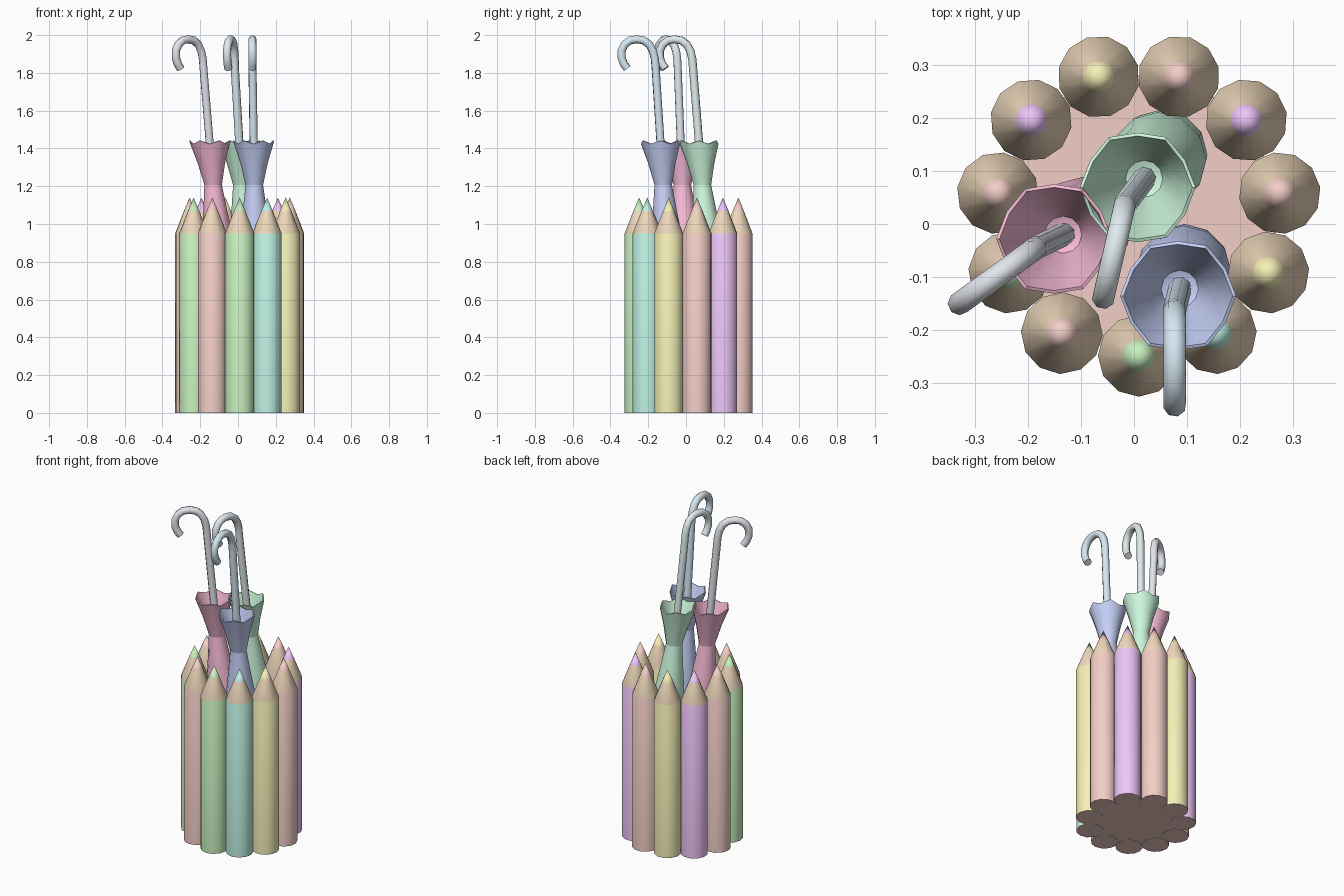
import bpy, math

if "Cube" in bpy.data.objects:
    bpy.data.objects.remove(bpy.data.objects["Cube"])

def material(name, rgb):
    m = bpy.data.materials.new(name)
    m.diffuse_color = (*rgb, 1)
    m.use_nodes = True
    m.node_tree.nodes["Principled BSDF"].inputs["Base Color"].default_value = m.diffuse_color
    return m

def smooth(ob, angle=45):
    bpy.ops.object.select_all(action='DESELECT')
    ob.select_set(True)
    bpy.context.view_layer.objects.active = ob
    bpy.ops.object.shade_smooth_by_angle(angle=math.radians(angle))

def lathe(name, profile, sides, mats, seg_mats=None, centre=lambda z: (0, 0), turn=0, wave=None):
    """Rings of (radius, z) around a possibly leaning axis; radius 0 makes a pole."""
    verts, faces, idx, rings = [], [], [], []
    for i, (r, z) in enumerate(profile):
        cx, cy = centre(z)
        n = 1 if r == 0 else sides
        rings.append(range(len(verts), len(verts) + n))
        for k in range(n):
            a = turn + 2 * math.pi * k / sides
            dz, rr = 0, r
            if wave and i in wave:
                dz = 0.009 * (-1) ** k
                rr = r + 0.003 * (-1) ** k
            verts.append((cx + rr * math.cos(a), cy + rr * math.sin(a), z + dz))
    for i in range(len(rings) - 1):
        lo, hi = rings[i], rings[i + 1]
        for k in range(sides):
            j = (k + 1) % sides
            if len(lo) == 1:
                f = (lo[0], hi[j], hi[k])
            elif len(hi) == 1:
                f = (lo[k], lo[j], hi[0])
            else:
                f = (lo[k], lo[j], hi[j], hi[k])
            faces.append(f)
            idx.append(seg_mats[i] if seg_mats else 0)
    me = bpy.data.meshes.new(name)
    me.from_pydata(verts, [], faces)
    for m in mats:
        me.materials.append(m)
    for p, i in zip(me.polygons, idx):
        p.material_index = i
    ob = bpy.data.objects.new(name, me)
    bpy.context.collection.objects.link(ob)
    smooth(ob)
    return ob

wood = material("wood", (0.86, 0.69, 0.50))
salmon = material("salmon", (0.90, 0.62, 0.57))
green = material("green", (0.58, 0.88, 0.52))
teal = material("teal", (0.52, 0.88, 0.77))
yellow = material("yellow", (0.91, 0.87, 0.47))
purple = material("purple", (0.86, 0.56, 0.94))

# Ring of pencils forming the stand wall, starting at the front
CX, CY, RING, N = 0.009, 0.02, 0.268, 11
order = [green, teal, yellow, salmon, purple, salmon, yellow, purple, salmon, green, salmon]
pencil = [(0, 0), (0.077, 0), (0.077, 0.95), (0.03, 1.07), (0, 1.14)]
for k, paint in enumerate(order):
    a = -math.pi / 2 + 2 * math.pi * k / N
    p = (CX + RING * math.cos(a), CY + RING * math.sin(a))
    lathe(f"pencil_{k + 1}", pencil, 12, [paint, wood, salmon], [2, 0, 1, 0],
          centre=lambda z, p=p: p, turn=a)

# Floor of the stand
lathe("stand_floor", [(0, 0.002), (0.26, 0.002), (0.26, 0.02), (0, 0.02)], 32, [salmon],
      centre=lambda z: (CX, CY))

# Folded umbrella: closed canopy, flared wavy collar, shaft with hooked handle
canopy = [(0, 0.03), (0.015, 0.05), (0.018, 0.16), (0.05, 0.4), (0.085, 0.66),
          (0.091, 0.8), (0.082, 0.94), (0.062, 1.08), (0.046, 1.21)]
collar = [(0.046, 1.205), (0.072, 1.32), (0.106, 1.432), (0.100, 1.434),
          (0.062, 1.32), (0.035, 1.23), (0, 1.215)]
hook = [(0, 1.83), (0.004, 1.875), (0.014, 1.915), (0.034, 1.951), (0.064, 1.972), (0.1, 1.978),
        (0.135, 1.972), (0.163, 1.951), (0.18, 1.918), (0.18, 1.88), (0.168, 1.848), (0.15, 1.823)]

def umbrella(name, cloth, metal, base, lean, heading):
    def axis(z):
        return (base[0] + lean[0] * (z - 1.43), base[1] + lean[1] * (z - 1.43))
    lathe(name + "_umbrella_canopy", canopy, 12, [cloth], centre=axis)
    lathe(name + "_umbrella_collar", collar, 12, [cloth], centre=axis, wave=(2, 3))

    h = math.radians(heading)
    top = axis(1.83)
    pts = [(*axis(1.2), 1.2)]
    pts += [(top[0] + d * math.cos(h), top[1] + d * math.sin(h), z) for d, z in hook]
    cu = bpy.data.curves.new(name + "_handle", 'CURVE')
    cu.dimensions = '3D'
    cu.bevel_depth = 0.022
    cu.bevel_resolution = 2
    cu.use_fill_caps = True
    sp = cu.splines.new('POLY')
    sp.points.add(len(pts) - 1)
    for q, c in zip(sp.points, pts):
        q.co = (*c, 1)
    tmp = bpy.data.objects.new("tmp", cu)
    bpy.context.collection.objects.link(tmp)
    me = bpy.data.meshes.new_from_object(tmp.evaluated_get(bpy.context.evaluated_depsgraph_get()))
    bpy.data.objects.remove(tmp)
    me.materials.clear()
    me.materials.append(metal)
    ob = bpy.data.objects.new(name + "_umbrella_handle", me)
    bpy.context.collection.objects.link(ob)
    smooth(ob, 50)

umbrella("pink", material("pink_cloth", (0.94, 0.50, 0.68)), material("lilac_grey", (0.76, 0.78, 0.85)),
         (-0.15, -0.028), (-0.083, -0.04), 216)
umbrella("mint", material("mint_cloth", (0.62, 0.94, 0.73)), material("pale_grey", (0.74, 0.82, 0.85)),
         (0.007, 0.069), (-0.06, -0.08), 257)
umbrella("blue", material("blue_cloth", (0.57, 0.64, 0.94)), material("blue_grey", (0.67, 0.80, 0.89)),
         (0.083, -0.135), (-0.016, -0.065), 270)
